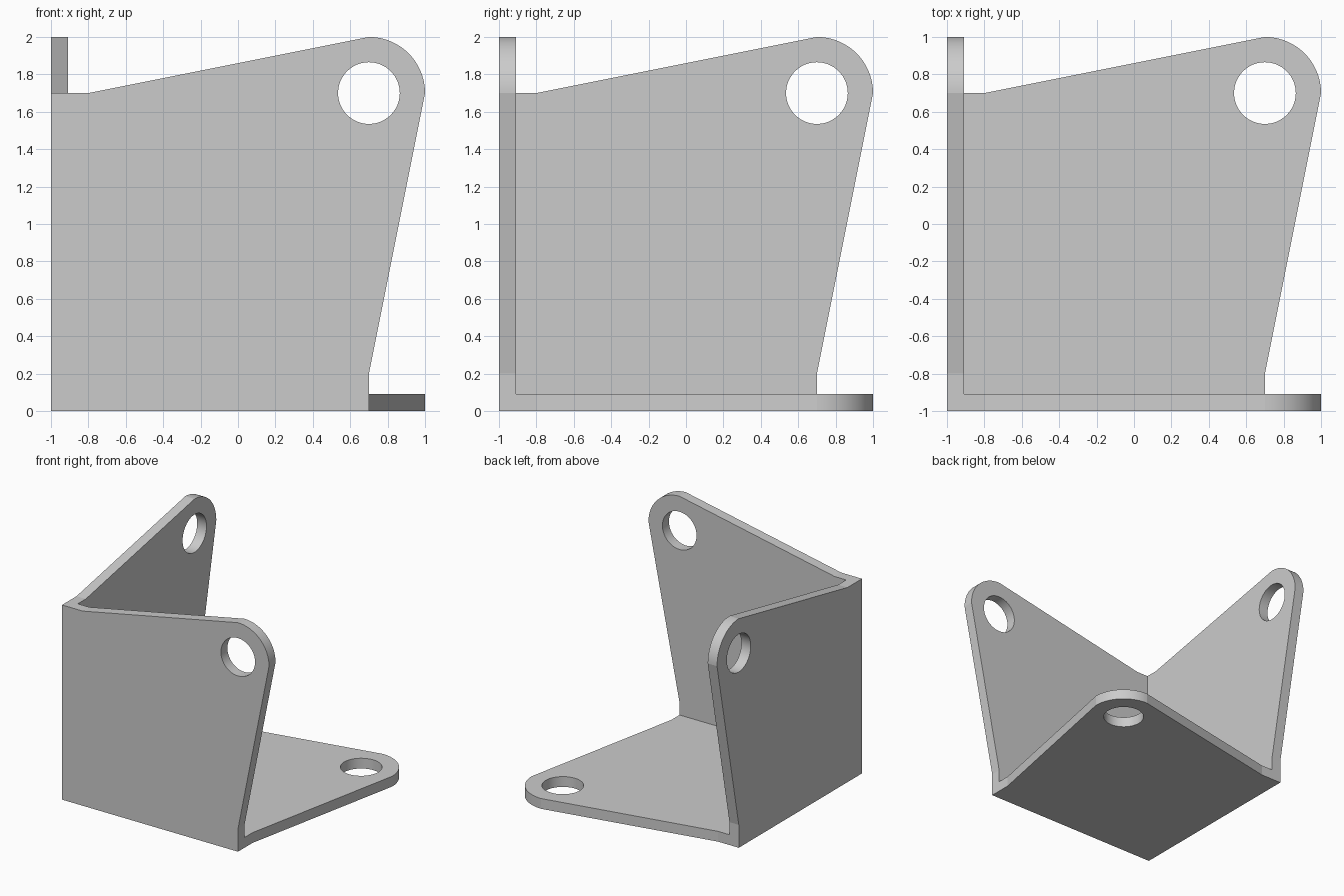
import bpy
import bmesh
from math import cos, sin, pi, radians
from mathutils import Vector

cube = bpy.data.objects.get("Cube")
if cube:
    bpy.data.objects.remove(cube, do_unlink=True)

THICK = 0.09
EYE = 1.7          # hole and rounded corner share this centre on both axes
ROUND = 0.3
HOLE = 0.165


def arc(radius, steps, sweep):
    return [(EYE + radius * cos(sweep * i / steps),
             EYE + radius * sin(sweep * i / steps)) for i in range(steps + 1)]


# Plate outline, starting at the shared corner, and its round hole
outline = ([(0, 0), (EYE, 0), (EYE, 0.2)] + arc(ROUND, 24, pi / 2)
           + [(0.2, EYE), (0, EYE)])
hole = arc(HOLE, 64, 2 * pi)[:-1]


def add_plate(bm, u_axis, v_axis, depth_axis):
    """Add one plate, mitred where it meets the other two."""
    def loop(points, depth):
        verts = []
        for u, v in points:
            co = Vector((0, 0, 0))
            co[u_axis], co[v_axis], co[depth_axis] = max(u, depth), max(v, depth), depth
            verts.append(bm.verts.new(co))
        edges = [bm.edges.new((a, b)) for a, b in zip(verts, verts[1:] + verts[:1])]
        return verts, edges

    normal = Vector((0, 0, 0))
    normal[depth_axis] = 1
    rims, bores = [], []
    for depth in (0, THICK):
        rim, rim_edges = loop(outline, depth)
        bore, bore_edges = loop(hole, depth)
        bmesh.ops.triangle_fill(bm, use_beauty=True, use_dissolve=False,
                                edges=rim_edges + bore_edges, normal=normal)
        rims.append(rim)
        bores.append(bore)

    # Outer edge wall, left open along the two mitred sides
    for i in range(1, len(outline) - 1):
        bm.faces.new((rims[0][i], rims[0][i + 1], rims[1][i + 1], rims[1][i]))
    # Bore wall
    for i in range(len(hole)):
        j = (i + 1) % len(hole)
        bm.faces.new((bores[0][i], bores[0][j], bores[1][j], bores[1][i]))


# Front, side and base plates welded into one body
bm = bmesh.new()
for axes in ((0, 2, 1), (1, 2, 0), (0, 1, 2)):
    add_plate(bm, *axes)
bmesh.ops.remove_doubles(bm, verts=bm.verts[:], dist=0.0001)
bmesh.ops.translate(bm, verts=bm.verts[:], vec=(-1, -1, 0))
bmesh.ops.recalc_face_normals(bm, faces=bm.faces[:])
mesh = bpy.data.meshes.new("corner_bracket")
bm.to_mesh(mesh)
bm.free()

# Plain grey finish
grey = bpy.data.materials.new("light grey")
grey.use_nodes = True
color = (0.6, 0.6, 0.6, 1)
grey.diffuse_color = color
grey.node_tree.nodes["Principled BSDF"].inputs["Base Color"].default_value = color
mesh.materials.append(grey)

bracket = bpy.data.objects.new("corner_bracket", mesh)
bpy.context.collection.objects.link(bracket)
bpy.ops.object.select_all(action="DESELECT")
bracket.select_set(True)
bpy.context.view_layer.objects.active = bracket
bpy.ops.object.shade_smooth_by_angle(angle=radians(8))
